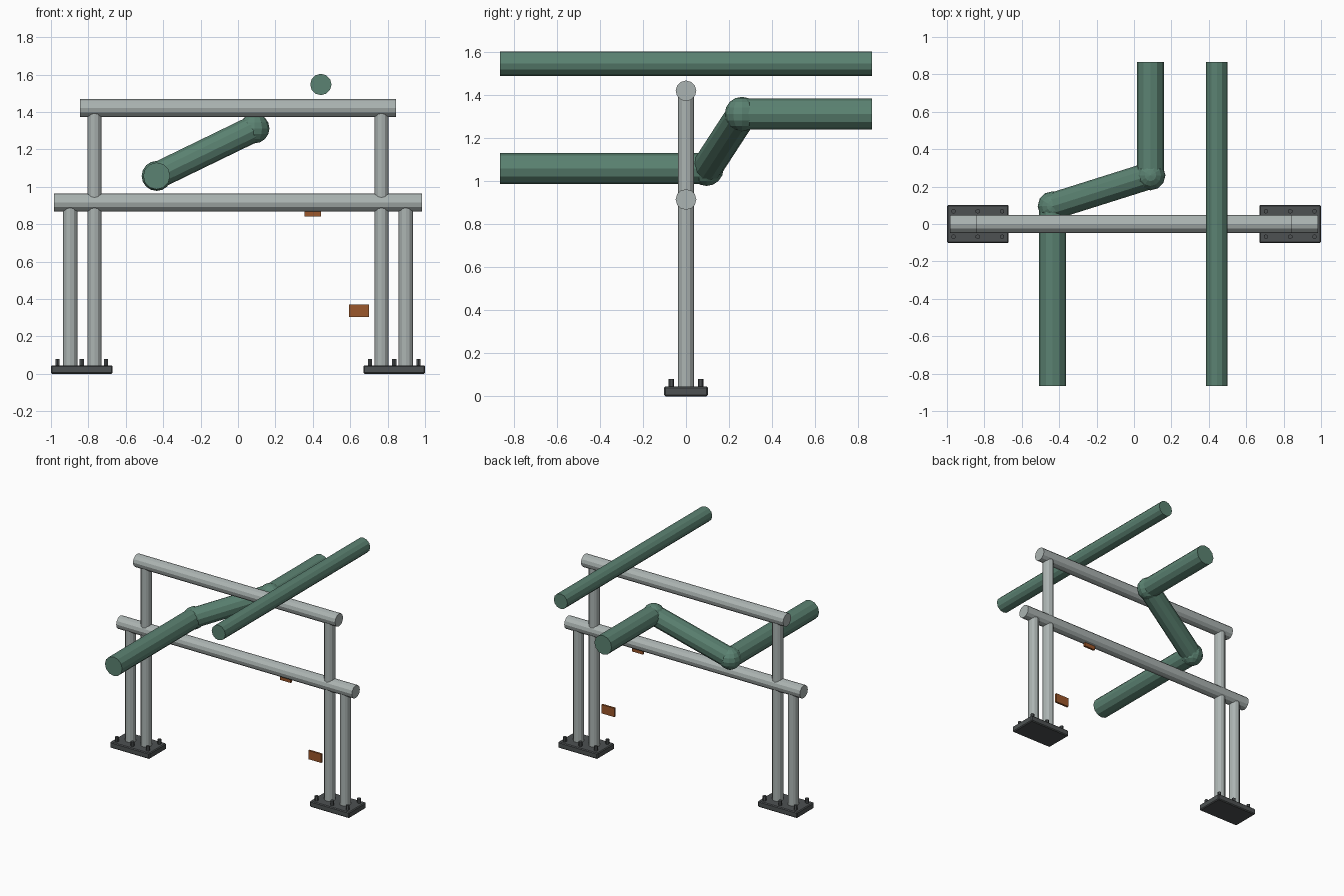
import bpy, bmesh, math
from mathutils import Vector, Matrix

if "Cube" in bpy.data.objects:
    bpy.data.objects.remove(bpy.data.objects["Cube"])


def material(name, rgb):
    m = bpy.data.materials.new(name)
    m.diffuse_color = (*rgb, 1)
    m.use_nodes = True
    m.node_tree.nodes["Principled BSDF"].inputs["Base Color"].default_value = m.diffuse_color
    return m


GREY = material("pale steel", (0.41, 0.455, 0.445))
GREEN = material("pipe green", (0.105, 0.225, 0.168))
DARK = material("dark iron", (0.075, 0.083, 0.085))
ORANGE = material("rust orange", (0.33, 0.095, 0.024))


def finish(name, bm, mat):
    mesh = bpy.data.meshes.new(name)
    bm.to_mesh(mesh)
    bm.free()
    mesh.materials.append(mat)
    ob = bpy.data.objects.new(name, mesh)
    bpy.context.collection.objects.link(ob)
    return ob


def tube(name, a, b, r, mat, sides=12):
    """Capped cylinder running from a to b."""
    a, b = Vector(a), Vector(b)
    d = b - a
    rot = d.to_track_quat('Z', 'Y').to_matrix().to_4x4()
    bm = bmesh.new()
    bmesh.ops.create_cone(bm, cap_ends=True, segments=sides, radius1=r, radius2=r,
                          depth=d.length, matrix=Matrix.Translation((a + b) / 2) @ rot)
    return finish(name, bm, mat)


def box(name, centre, size, mat, bevel=0):
    bm = bmesh.new()
    bmesh.ops.create_cube(bm, size=1, matrix=Matrix.Translation(centre) @ Matrix.Diagonal((*size, 1)))
    if bevel:
        bmesh.ops.bevel(bm, geom=bm.edges[:], offset=bevel, segments=1, affect='EDGES')
    return finish(name, bm, mat)


def ball(name, centre, r, mat):
    bm = bmesh.new()
    bmesh.ops.create_uvsphere(bm, u_segments=12, v_segments=8, radius=r,
                              matrix=Matrix.Translation(centre))
    return finish(name, bm, mat)


# Horizontal rails of the support frame
tube("lower_rail", (-0.985, 0, 0.915), (0.985, 0, 0.915), 0.048, GREY)
tube("upper_rail", (-0.845, 0, 1.42), (0.845, 0, 1.42), 0.048, GREY)

# Legs, foot plates and anchor bolts on both sides
for side, s in (("left", -1), ("right", 1)):
    tube(f"{side}_inner_post", (s * 0.767, 0, 0.04), (s * 0.767, 0, 1.41), 0.038, GREY)
    tube(f"{side}_outer_post", (s * 0.897, 0, 0.04), (s * 0.897, 0, 0.91), 0.038, GREY)
    box(f"{side}_foot_plate", (s * 0.835, 0, 0.0225), (0.33, 0.204, 0.045), DARK, 0.006)
    for i in (-1, 0, 1):
        for j in (-1, 1):
            x, y = s * 0.835 + i * 0.13, j * 0.068
            tube(f"{side}_bolt", (x, y, 0.04), (x, y, 0.08), 0.013, DARK, 6)

# Straight slim pipe above the frame
tube("slim_pipe", (0.443, -0.865, 1.547), (0.443, 0.865, 1.547), 0.057, GREEN)

# Bent thick pipe with ball elbows
path = [(-0.435, -0.865, 1.058), (-0.435, 0.095, 1.058), (0.088, 0.26, 1.312), (0.088, 0.865, 1.312)]
for i in range(3):
    tube(f"thick_pipe_{i + 1}", path[i], path[i + 1], 0.072, GREEN)
for i in (1, 2):
    ball(f"pipe_elbow_{i}", path[i], 0.08, GREEN)

# Small hanging tags
box("lower_tag", (0.647, 0, 0.337), (0.108, 0.015, 0.066), ORANGE)
box("upper_tag", (0.40, 0, 0.87), (0.09, 0.015, 0.06), ORANGE)
